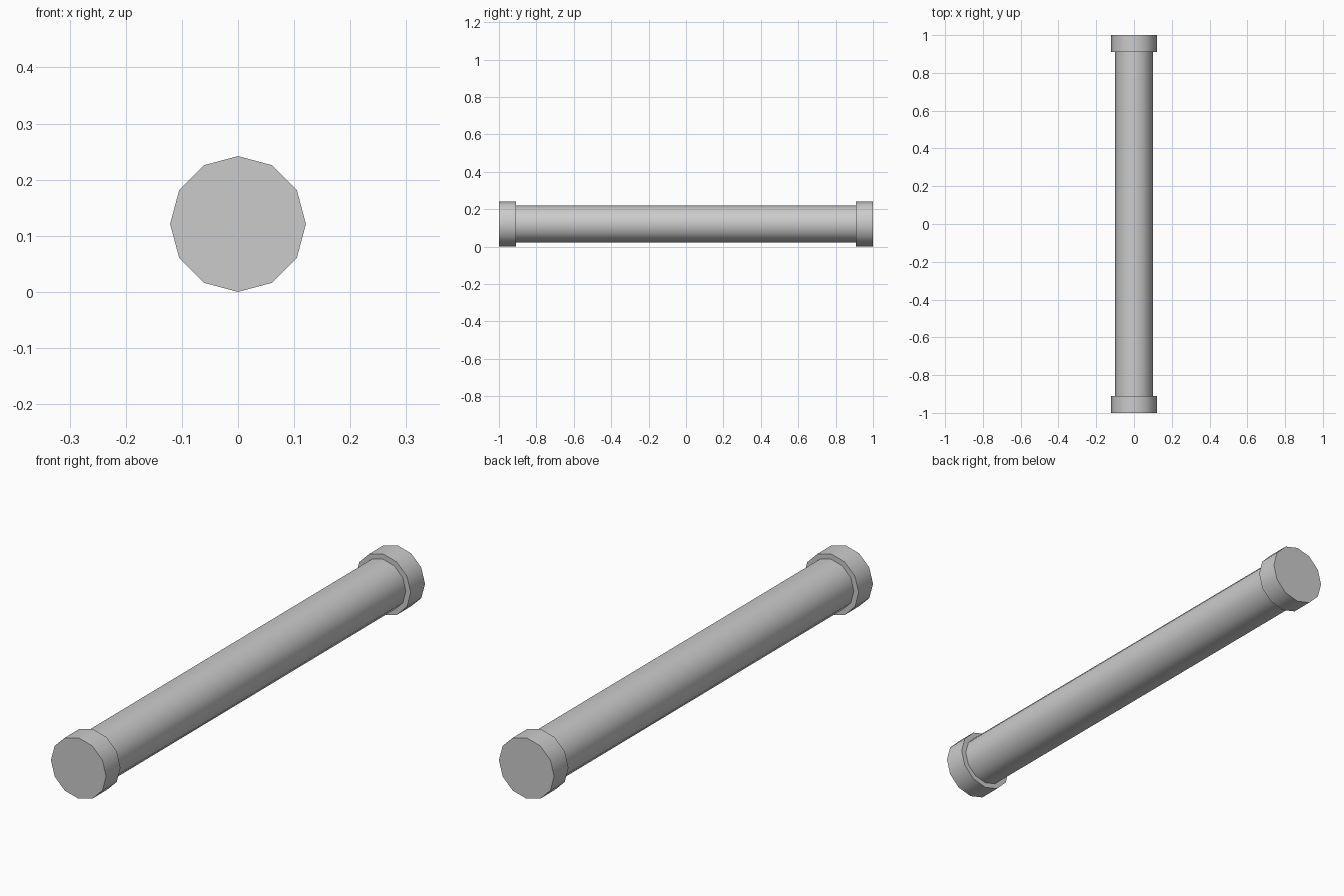
import bpy, bmesh, math

if "Cube" in bpy.data.objects:
    bpy.data.objects.remove(bpy.data.objects["Cube"])

SIDES = 12
CAP_R, PIPE_R, CAP_LEN = 0.121, 0.10, 0.09
inner = 1 - CAP_LEN

# Capped pipe as one watertight turned form: (radius, y) from front to back
profile = [(CAP_R, -1), (CAP_R, -inner), (PIPE_R, -inner),
           (PIPE_R, inner), (CAP_R, inner), (CAP_R, 1)]

bm = bmesh.new()
rings = []
for r, y in profile:
    angles = [2 * math.pi * i / SIDES for i in range(SIDES)]
    rings.append([bm.verts.new((r * math.cos(a), y, CAP_R + r * math.sin(a)))
                  for a in angles])

# Walls and collar steps between the rings
for a, b in zip(rings, rings[1:]):
    for i in range(SIDES):
        j = (i + 1) % SIDES
        bm.faces.new((a[i], a[j], b[j], b[i]))

# Flat end discs
bm.faces.new(rings[0])
bm.faces.new(rings[-1])
bmesh.ops.recalc_face_normals(bm, faces=bm.faces)

mesh = bpy.data.meshes.new("capped_pipe")
bm.to_mesh(mesh)
bm.free()
pipe = bpy.data.objects.new("capped_pipe", mesh)
bpy.context.collection.objects.link(pipe)

# Smooth around the sides, crisp at the collars and ends
bpy.context.view_layer.objects.active = pipe
pipe.select_set(True)
bpy.ops.object.shade_smooth_by_angle(angle=math.radians(40))
